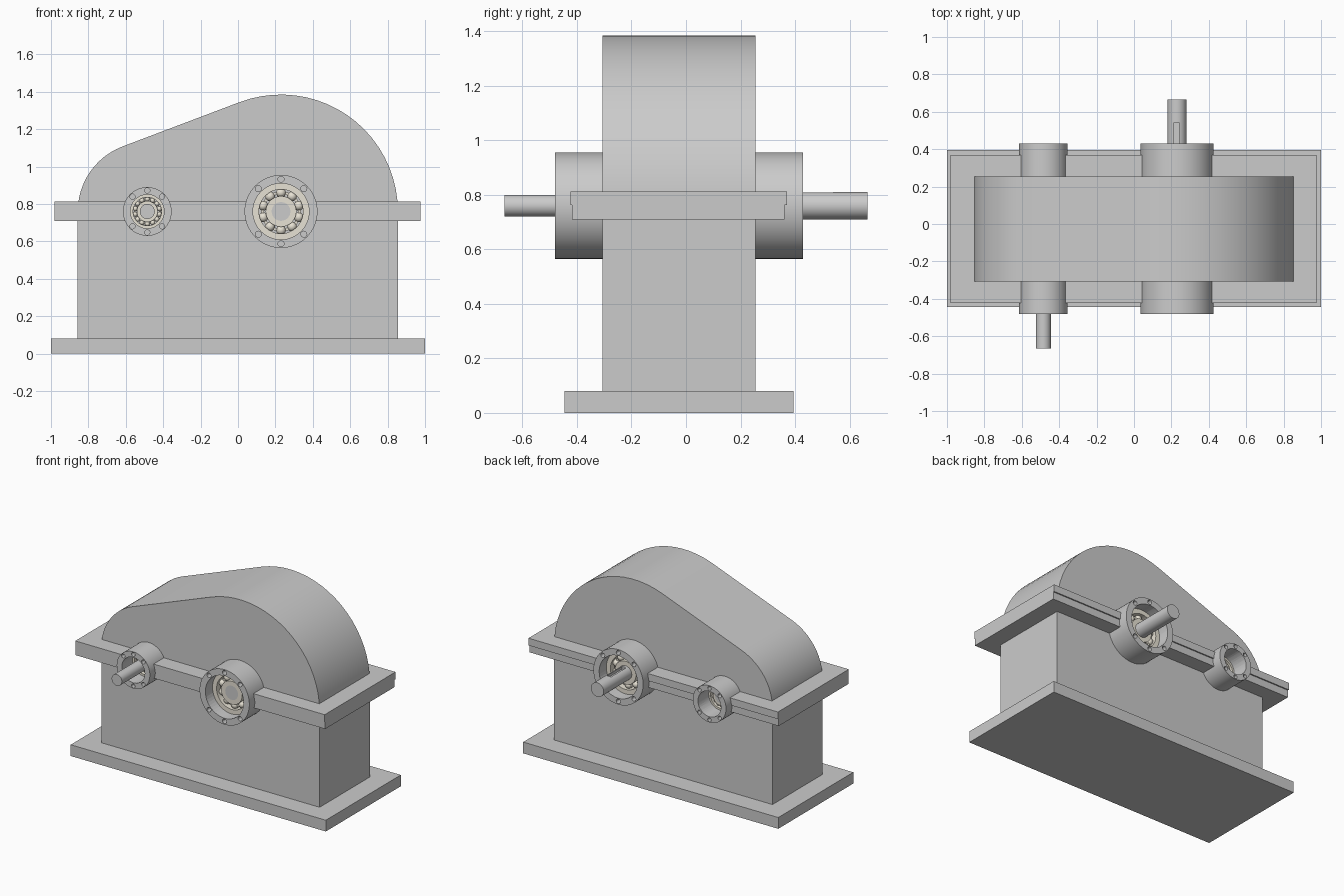
import bpy, bmesh, math
from mathutils import Matrix, Vector

if "Cube" in bpy.data.objects:
    bpy.data.objects.remove(bpy.data.objects["Cube"])

ZC = 0.76                       # height of both shaft axes
FRONT, BACK = -0.48, 0.43       # boss end faces
# x, boss radius, bore radius, bolt circle, bolt radius, bearing recess
AXES = {"output": (0.23, 0.195, 0.15, 0.172, 0.016, 0.08),
        "input": (-0.485, 0.13, 0.09, 0.112, 0.014, 0.12)}

steel = bpy.data.materials.new("bearing_steel")
steel.diffuse_color = (0.80, 0.76, 0.66, 1)
steel.use_nodes = True
steel.node_tree.nodes["Principled BSDF"].inputs["Base Color"].default_value = steel.diffuse_color


def finish(name, bm, smooth=True, mat=None):
    bmesh.ops.recalc_face_normals(bm, faces=bm.faces)
    me = bpy.data.meshes.new(name)
    bm.to_mesh(me)
    bm.free()
    ob = bpy.data.objects.new(name, me)
    bpy.context.collection.objects.link(ob)
    if mat:
        me.materials.append(mat)
    if smooth:
        shade(ob)
    return ob


def select(ob):
    bpy.ops.object.select_all(action='DESELECT')
    ob.select_set(True)
    bpy.context.view_layer.objects.active = ob


def shade(ob):
    select(ob)
    bpy.ops.object.shade_smooth_by_angle(angle=math.radians(30))


def add_box(bm, x0, x1, y0, y1, z0, z1):
    m = Matrix.Translation(((x0 + x1) / 2, (y0 + y1) / 2, (z0 + z1) / 2))
    bmesh.ops.create_cube(bm, size=1, matrix=m @ Matrix.Diagonal((x1 - x0, y1 - y0, z1 - z0, 1)))


def box(name, *dims):
    bm = bmesh.new()
    add_box(bm, *dims)
    return finish(name, bm, False)


def add_cyl(bm, x, z, r, y0, y1, seg=48):
    m = Matrix.Translation((x, (y0 + y1) / 2, z)) @ Matrix.Rotation(math.pi / 2, 4, 'X')
    bmesh.ops.create_cone(bm, cap_ends=True, segments=seg, radius1=r, radius2=r,
                          depth=abs(y1 - y0), matrix=m)


def cyl(name, *args):
    bm = bmesh.new()
    add_cyl(bm, *args)
    return finish(name, bm)


def add_ring(bm, x, r0, r1, y0, y1, seg=48):
    rows = []
    for i in range(seg):
        a = math.tau * i / seg
        rows.append([bm.verts.new((x + r * math.cos(a), y, ZC + r * math.sin(a)))
                     for r, y in ((r0, y0), (r1, y0), (r1, y1), (r0, y1))])
    for i in range(seg):
        p, q = rows[i - 1], rows[i]
        for k in range(4):
            bm.faces.new((p[k], q[k], q[k - 3], p[k - 3]))


def cut(ob, cutter):
    mod = ob.modifiers.new("cut", 'BOOLEAN')
    mod.operation, mod.solver, mod.object = 'DIFFERENCE', 'EXACT', cutter
    select(ob)
    bpy.ops.object.modifier_apply(modifier=mod.name)
    shade(ob)


# base plate and lower housing
box("base_plate", -1, 1, -0.445, 0.395, 0, 0.08)
box("lower_housing", -0.857, 0.855, -0.307, 0.255, 0.08, 0.77)

# cover: two arcs joined by their common tangent
t = math.pi / 2 + math.asin((0.625 - 0.372) / 0.715)
profile = [(0.23 + 0.625 * math.cos(t * i / 20), ZC + 0.625 * math.sin(t * i / 20))
           for i in range(21)]
profile += [(-0.485 + 0.372 * math.cos(t + (math.pi - t) * i / 12),
             ZC + 0.372 * math.sin(t + (math.pi - t) * i / 12)) for i in range(13)]
bm = bmesh.new()
face = bm.faces.new([bm.verts.new((x, -0.307, z)) for x, z in profile])
ext = bmesh.ops.extrude_face_region(bm, geom=[face])
bmesh.ops.translate(bm, vec=Vector((0, 0.562, 0)),
                    verts=[v for v in ext["geom"] if isinstance(v, bmesh.types.BMVert)])
finish("top_cover", bm)

# split-line flanges and bearing bosses
drilled = [box("lower_flange", -0.98, 0.976, -0.418, 0.361, 0.71, 0.762),
           box("upper_flange", -0.98, 0.976, -0.423, 0.370, 0.762, 0.813)]
for name, (x, r, *_) in AXES.items():
    drilled.append(cyl(name + "_boss", x, ZC, r, FRONT, BACK, 64))

# bores and bolt holes
bm = bmesh.new()
for x, r, bore, circle, hole, recess in AXES.values():
    for end, s in ((FRONT, 1), (BACK, -1)):
        add_cyl(bm, x, ZC, bore, end - s * 0.05, end + s * 0.19)
        for deg in (45, 90, 135, 225, 270, 315):
            a = math.radians(deg)
            add_cyl(bm, x + circle * math.cos(a), ZC + circle * math.sin(a), hole,
                    end - s * 0.05, end + s * 0.045, 16)
cutter = finish("bore_cutter", bm, False)
cutter.hide_render = True
for ob in drilled:
    cut(ob, cutter)
bpy.data.objects.remove(cutter)

# ball bearings: outer race, inner race, cage, balls
SPECS = {"output": (0.118, 0.082, 0.050, 0.100, 0.026, 10, 0.08),
         "input": (0.076, 0.056, 0.040, 0.066, 0.0135, 14, 0.05)}
for name, (outer, inner, shaft, pitch, ball, count, width) in SPECS.items():
    x, _, bore, _, _, recess = AXES[name]
    for side, end, s in (("front", FRONT, 1), ("back", BACK, -1)):
        y0 = end + s * recess
        y1 = y0 + s * width
        mid = (y0 + y1) / 2
        bm = bmesh.new()
        add_ring(bm, x, outer, bore, y0, y1)
        add_ring(bm, x, shaft, inner, y0, y1)
        finish(f"{name}_{side}_bearing_races", bm, True, steel)
        bm = bmesh.new()
        add_ring(bm, x, pitch - ball * 0.3, pitch + ball * 0.3, mid - ball * 0.4, mid + ball * 0.4)
        finish(f"{name}_{side}_bearing_cage", bm, True, steel)
        bm = bmesh.new()
        for i in range(count):
            a = math.pi / 2 + math.tau * i / count
            bmesh.ops.create_uvsphere(bm, u_segments=16, v_segments=10, radius=ball,
                                      matrix=Matrix.Translation((x + pitch * math.cos(a), mid,
                                                                 ZC + pitch * math.sin(a))))
        finish(f"{name}_{side}_bearing_balls", bm, True, steel)

# shafts, with a keyway in the output end
cyl("input_shaft", -0.485, ZC, 0.040, -0.665, BACK - 0.12)
out = cyl("output_shaft", 0.23, ZC, 0.050, FRONT + 0.08, 0.665)
key = box("keyway_cutter", 0.212, 0.242, 0.37, 0.54, ZC + 0.03, ZC + 0.08)
key.hide_render = True
cut(out, key)
bpy.data.objects.remove(key)
